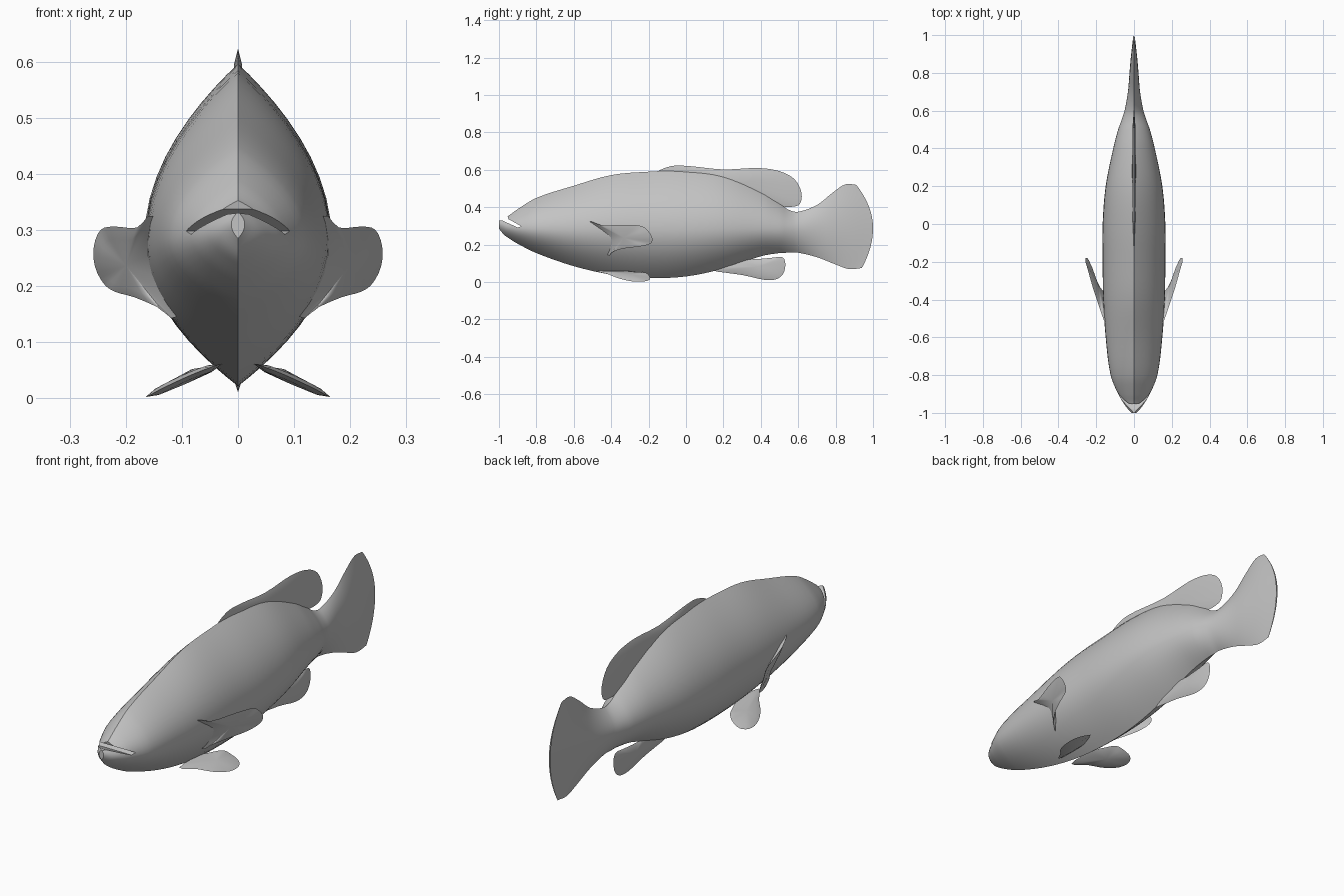
import bpy, bmesh, math
from mathutils import Vector

if "Cube" in bpy.data.objects:
    bpy.data.objects.remove(bpy.data.objects["Cube"])

grey = bpy.data.materials.new("plain grey")
grey.diffuse_color = (0.55, 0.55, 0.55, 1)
grey.use_nodes = True
grey.node_tree.nodes["Principled BSDF"].inputs["Base Color"].default_value = grey.diffuse_color


def finish(name, bm, angle):
    bmesh.ops.recalc_face_normals(bm, faces=bm.faces)
    me = bpy.data.meshes.new(name)
    bm.to_mesh(me)
    bm.free()
    ob = bpy.data.objects.new(name, me)
    bpy.context.collection.objects.link(ob)
    me.materials.append(grey)
    if angle:
        smooth(ob, angle)
    return ob


def smooth(ob, angle):
    bpy.ops.object.select_all(action='DESELECT')
    ob.select_set(True)
    bpy.context.view_layer.objects.active = ob
    bpy.ops.object.shade_smooth_by_angle(angle=math.radians(angle))


def resample(rows, steps):
    """Smooth curve through rows, the first column being the parameter."""
    n = len(rows)

    def slope(i, c):
        a, b = rows[max(i - 1, 0)], rows[min(i + 1, n - 1)]
        return (b[c] - a[c]) / (b[0] - a[0])
    out = []
    for i in range(n - 1):
        p, q = rows[i], rows[i + 1]
        h = q[0] - p[0]
        for k in range(steps):
            u = k / steps
            a, b = 2*u**3 - 3*u**2 + 1, u**3 - 2*u**2 + u
            c, d = -2*u**3 + 3*u**2, u**3 - u**2
            out.append([a*p[j] + b*h*slope(i, j) + c*q[j] + d*h*slope(i + 1, j)
                        for j in range(len(p))])
    out.append(list(rows[-1]))
    return out


# Body and tail: y, top, widest height, bottom, half width, sweep top, sweep bottom
stations = [
    (-1.0, .332, .310, .285, .012, 0, 0),
    (-.975, .345, .300, .255, .036, 0, 0),
    (-.95, .354, .295, .236, .054, 0, 0),
    (-.90, .390, .290, .205, .084, 0, 0),
    (-.80, .450, .285, .155, .124, 0, 0),
    (-.60, .515, .280, .085, .150, 0, 0),
    (-.40, .572, .280, .040, .163, 0, 0),
    (-.20, .590, .280, .022, .166, 0, 0),
    (0.0, .595, .280, .030, .166, 0, 0),
    (.20, .570, .285, .072, .150, 0, 0),
    (.40, .485, .285, .138, .110, 0, 0),
    (.50, .420, .280, .155, .084, 0, 0),
    (.55, .386, .278, .157, .066, 0, 0),
    (.60, .376, .275, .157, .050, 0, 0),
    (.70, .412, .275, .133, .032, 0, 0),
    (.80, .475, .280, .098, .024, .02, .01),
    (.90, .522, .290, .070, .015, .05, .03),
    (1.0, .520, .290, .075, .003, .09, .06),
]
N = 10
bm = bmesh.new()
rings = []
for y, top, mid, bot, w, st, sb in resample(stations, 4):
    ring = []
    for k in range(4 * N):
        s = k - N if k <= 2 * N else 3 * N - k      # -N..N and back again
        t = math.sin(s / N * math.pi / 2) * .4 + s / N * .6
        side = 1 if k <= 2 * N else -1
        z = mid + t * (top - mid if t > 0 else mid - bot)
        sweep = (st if t > 0 else sb) * t * t
        ring.append(bm.verts.new((side * w * (1 - t * t), y - sweep, z)))
    rings.append(ring)
for a, b in zip(rings, rings[1:]):
    for k in range(4 * N):
        j = (k + 1) % (4 * N)
        bm.faces.new((a[k], a[j], b[j], b[k]))
bm.faces.new(rings[0])
bm.faces.new(rings[-1])
body = finish("fish_body", bm, 0)

# Open mouth: wedge cut through the snout
wedge = [(-.88, .298), (-.95, .337), (-.957, .37), (-1.05, .37),
         (-1.05, .335), (-.98, .328), (-.9, .292)]
bm = bmesh.new()
f = bm.faces.new([bm.verts.new((-.3, y, z)) for y, z in wedge])
new = bmesh.ops.extrude_face_region(bm, geom=[f])["geom"]
bmesh.ops.translate(bm, vec=(.6, 0, 0),
                    verts=[v for v in new if isinstance(v, bmesh.types.BMVert)])
cutter = finish("mouth_cutter", bm, 0)
cutter.hide_render = True
mod = body.modifiers.new("mouth", 'BOOLEAN')
mod.object, mod.operation, mod.solver = cutter, 'DIFFERENCE', 'EXACT'
bpy.context.view_layer.objects.active = body
bpy.ops.object.modifier_apply(modifier="mouth")
bpy.data.objects.remove(cutter)
smooth(body, 35)


def fin(name, pts, thick, flip=1):
    """Thin lens-shaped fin from a closed outline."""
    pts = [Vector((p[0] * flip, p[1], p[2])) for p in pts]
    n = len(pts)
    line = []
    for i in range(n):                               # rounded outline
        p0, p1, p2, p3 = (pts[(i + d) % n] for d in (-1, 0, 1, 2))
        for u in (0, 1/3, 2/3):
            line.append(.5 * (2*p1 + (p2 - p0)*u + (2*p0 - 5*p1 + 4*p2 - p3)*u*u
                              + (3*p1 - p0 - 3*p2 + p3)*u**3))
    c = sum(line, Vector()) / len(line)
    normal = sum(((a - c).cross(b - c) for a, b in zip(line, line[1:])), Vector()).normalized()
    bm = bmesh.new()
    rim = [bm.verts.new(p) for p in line]
    m = len(rim)
    for side in (1, -1):
        inner = [bm.verts.new(c + (p - c) * .7 + normal * side * thick * .35) for p in line]
        hub = bm.verts.new(c + normal * side * thick * .5)
        for i in range(m):
            j = (i + 1) % m
            bm.faces.new((rim[i], rim[j], inner[j], inner[i]))
            bm.faces.new((inner[i], inner[j], hub))
    return finish(name, bm, 40)


# Fins on the centre line
fin("dorsal_fin", [(0, y, z) for y, z in [
    (-.15, .585), (-.08, .62), (.02, .62), (.2, .602), (.38, .61), (.5, .593),
    (.58, .55), (.617, .48), (.61, .42), (.57, .403), (.5, .408), (.4, .45),
    (.2, .53), (0, .57)]], .02)
fin("anal_fin", [(0, y, z) for y, z in [
    (.13, .065), (.3, .038), (.42, .012), (.49, .018), (.525, .055), (.53, .11),
    (.51, .134), (.46, .13), (.36, .122), (.3, .13), (.2, .1)]], .02)

# Paired side and belly fins
pectoral = [(.15, -.52, .325), (.18, -.45, .304), (.22, -.33, .306), (.245, -.24, .30),
            (.257, -.2, .27), (.255, -.18, .235), (.24, -.19, .205), (.22, -.25, .19),
            (.185, -.33, .18), (.145, -.39, .163), (.11, -.42, .145), (.11, -.47, .24)]
pelvic = [(.035, -.48, .06), (.08, -.42, .043), (.13, -.36, .02), (.16, -.29, .004),
          (.163, -.23, .003), (.14, -.195, .012), (.105, -.195, .03), (.075, -.215, .05),
          (.05, -.27, .055), (.03, -.34, .06)]
for label, flip in (("right", 1), ("left", -1)):
    fin("pectoral_fin_" + label, pectoral, .015, flip)
    fin("pelvic_fin_" + label, pelvic, .018, flip)
